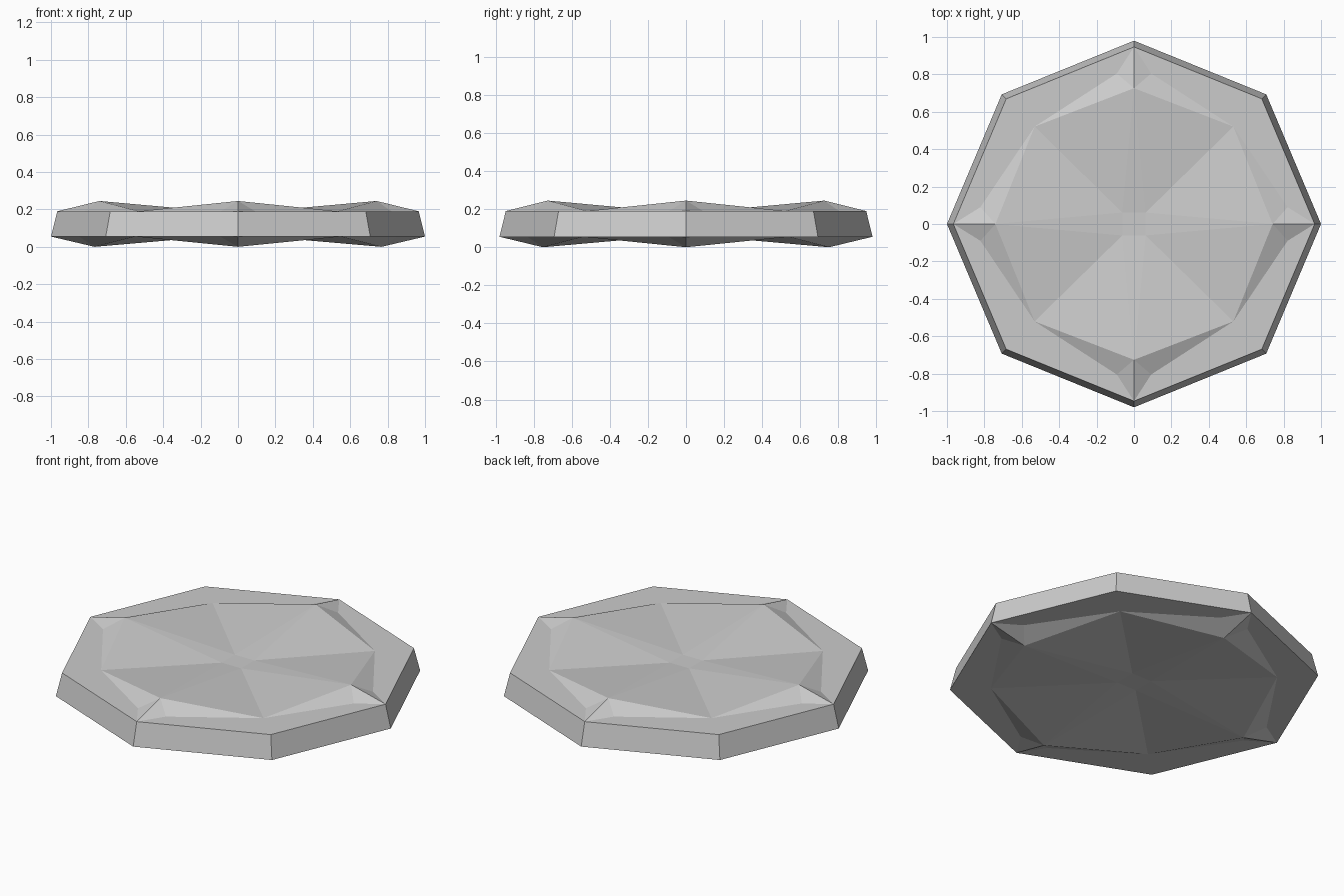
import bpy
import bmesh
from mathutils import Vector, Matrix

if "Cube" in bpy.data.objects:
    bpy.data.objects.remove(bpy.data.objects["Cube"], do_unlink=True)

stone = bpy.data.materials.new("light grey stone")
stone.use_nodes = True
colour = (0.6, 0.6, 0.6, 1)
stone.diffuse_color = colour
stone.node_tree.nodes["Principled BSDF"].inputs["Base Color"].default_value = colour

SQUASH = 0.98      # plate is slightly shallower than wide
PEAK = 0.055       # rise of the four ridge tips above the rim
CORNER = 0.5 ** 0.5


def add_dish(bm, size, z, up):
    """One quarter of the dished face, spun four times; returns the outer ring."""
    ring = []
    for turn in range(4):
        spin = Matrix.Rotation(turn * 1.5707963, 3, "Z")

        def point(x, y, h=0.0):
            p = spin @ Vector((x, y, 0)) * size
            return bm.verts.new((p.x, p.y * SQUASH, z + up * h))

        def face(*pts):
            bm.faces.new([point(*p) for p in pts])

        tip, end = (0.767, 0, PEAK), (1, 0)
        for side in (1, -1):
            outer = (CORNER, CORNER * side)
            valley = (0.55, 0.55 * side)
            notch = (0.85, 0.095 * side)
            floor = (0.065, 0.065 * side, -0.006)
            face(end, outer, valley, notch)      # flat rim
            face(end, notch, tip)                # outer slope of ridge tip
            face(tip, notch, valley)             # side slope of ridge tip
            face(tip, valley, floor)             # sloping dish wall
        # ridge wedge running to the centre floor
        face(tip, (0.065, 0.065, -0.006), (0.065, -0.065, -0.006))
        face((0, 0, -0.006), (0.065, 0.065, -0.006), (0.065, -0.065, -0.006))
        ring += [point(1, 0), point(CORNER, CORNER)]
    return ring


bm = bmesh.new()
top = add_dish(bm, 0.966, 0.19, 1)
bottom = add_dish(bm, 1.0, 0.055, -1)

# Tapered outer edge
for i in range(8):
    j = (i + 1) % 8
    bm.faces.new((bottom[i], bottom[j], top[j], top[i]))

bmesh.ops.remove_doubles(bm, verts=bm.verts[:], dist=0.0005)
bmesh.ops.recalc_face_normals(bm, faces=bm.faces[:])

mesh = bpy.data.meshes.new("faceted_plate")
bm.to_mesh(mesh)
bm.free()
mesh.materials.append(stone)
plate = bpy.data.objects.new("faceted_plate", mesh)
bpy.context.scene.collection.objects.link(plate)
